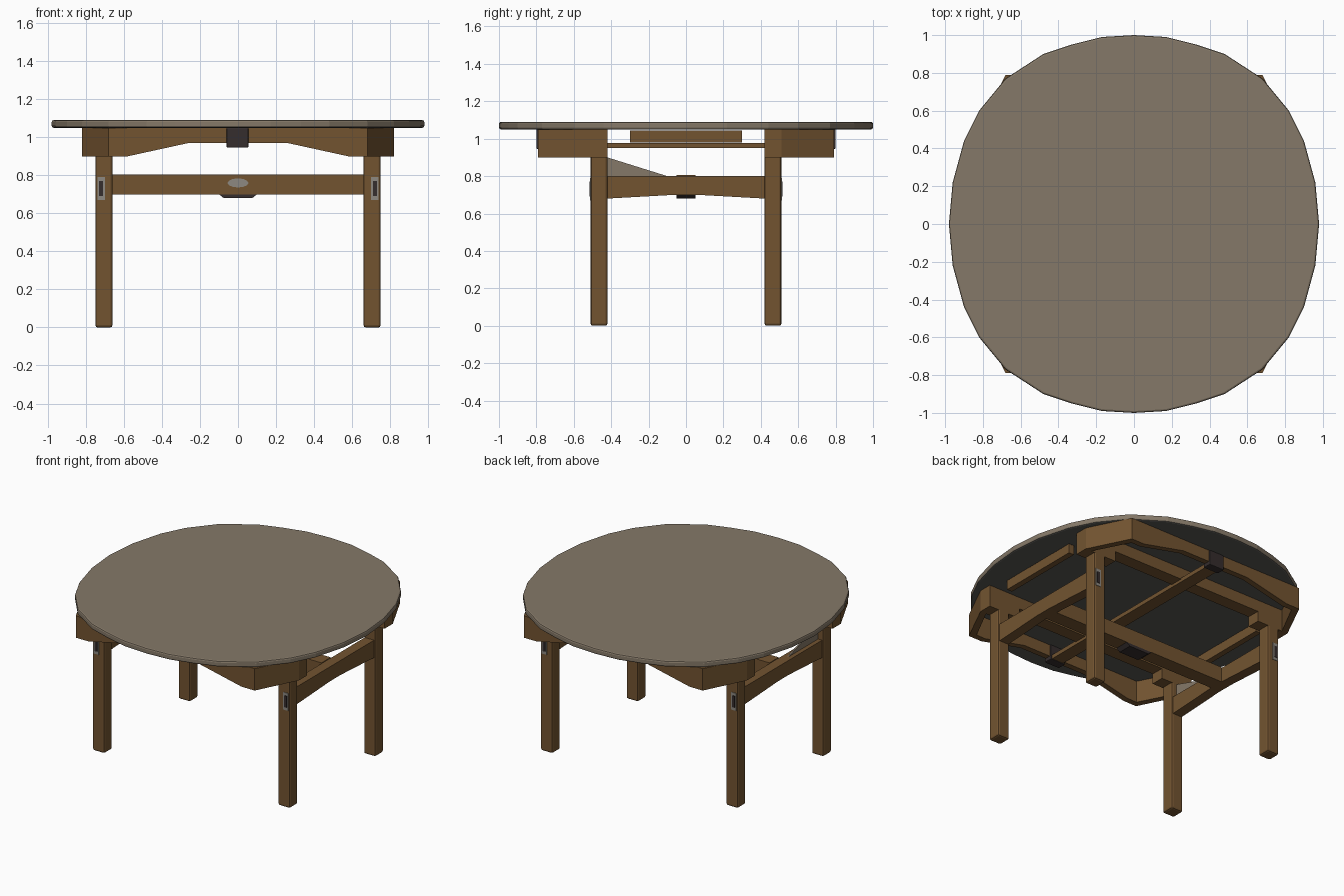
import bpy
import bmesh
from math import cos, sin, pi
from mathutils import Matrix

cube = bpy.data.objects.get("Cube")
if cube:
    bpy.data.objects.remove(cube, do_unlink=True)


def material(name, r, g, b):
    m = bpy.data.materials.new(name)
    m.use_nodes = True
    m.diffuse_color = (r, g, b, 1)
    m.node_tree.nodes["Principled BSDF"].inputs["Base Color"].default_value = (r, g, b, 1)
    return m


WOOD = material("warm wood", .17, .088, .03)
TOP = material("taupe top", .235, .19, .138)
UNDER = material("grey underside", .10, .098, .088)
DARK = material("dark metal", .035, .026, .026)
PALE = material("pale grey", .27, .25, .22)


def prism(name, pts, a, b, axis, mat, bevel=0):
    """Extrude a 2D outline from a to b along the given axis."""
    place = {"x": lambda u, v, w: (w, u, v),
             "y": lambda u, v, w: (u, w, v),
             "z": lambda u, v, w: (u, v, w)}[axis]
    bm = bmesh.new()
    low = [bm.verts.new(place(u, v, a)) for u, v in pts]
    high = [bm.verts.new(place(u, v, b)) for u, v in pts]
    bm.faces.new(low)
    bm.faces.new(high)
    for i in range(len(pts)):
        j = (i + 1) % len(pts)
        bm.faces.new((low[i], low[j], high[j], high[i]))
    bmesh.ops.recalc_face_normals(bm, faces=bm.faces)
    mesh = bpy.data.meshes.new(name)
    bm.to_mesh(mesh)
    bm.free()
    ob = bpy.data.objects.new(name, mesh)
    bpy.context.collection.objects.link(ob)
    mesh.materials.append(mat)
    if bevel:
        mod = ob.modifiers.new("soft edges", "BEVEL")
        mod.width = bevel
        mod.segments = 2
    return ob


def box(name, x, y, z, mat, bevel=0):
    outline = [(x[0], y[0]), (x[1], y[0]), (x[1], y[1]), (x[0], y[1])]
    return prism(name, outline, z[0], z[1], "z", mat, bevel)


def mirrored(pts):
    """Complete a right-hand half outline across the vertical axis."""
    return pts + [(-u, v) for u, v in reversed(pts)]


def span(a, b, s):
    return tuple(sorted((a * s, b * s)))


# Round table top with a softened rim and a grey underside
quarter = [(.98, 0), (.96, .22), (.9, .44), (.82, .6), (.68, .77),
           (.48, .9), (.33, .95), (.17, .99), (0, 1)]
half = quarter + [(-u, v) for u, v in reversed(quarter[:-1])]
rim = half + [(u, -v) for u, v in reversed(half[1:-1])]
top = prism("table_top", rim, 1.05, 1.09, "z", TOP, .01)
top.data.materials.append(UNDER)
for f in top.data.polygons:
    if f.normal.z < -.9:
        f.material_index = 1

# Arched aprons and the two inner beams that carry the legs
arch = mirrored([(.26, .97), (.58, .9), (.68, .9), (.68, 1.05)])
beam = mirrored([(.58, .97), (.58, .9), (.82, .9), (.82, 1.05)])
for s, end in ((-1, "front"), (1, "back")):
    prism(end + "_apron", arch, s * .75, s * .79, "y", WOOD)
    prism(end + "_beam", beam, s * .42, s * .51, "y", WOOD)
    box(end + "_slat_cap", (-.06, .055), span(.74, .8, s), (.945, 1.05), DARK, .006)

# Legs, slanted corner panels and leg plates
for sx, side in ((-1, "right"), (1, "left")):
    for sy, end in ((-1, "front"), (1, "back")):
        tag = end + "_" + side
        box(tag + "_leg", span(.66, .75, sx), span(.42, .51, sy), (0, 1.05), WOOD, .012)
        corner = [(.68, .79), (.82, .51), (.775, .51), (.64, .77)]
        prism(tag + "_corner_panel", [(u * sx, v * sy) for u, v in corner],
              .9, 1.05, "z", WOOD)
        box(tag + "_plate", span(.70, .74, sx), span(.505, .513, sy), (.67, .79), PALE)
        box(tag + "_plate_slot", span(.71, .73, sx), span(.508, .516, sy), (.69, .77), DARK)

# Side stretchers with a slightly raised belly, and the upper side boards
belly = mirrored([(0.06, .7), (.42, .68), (.42, .8)])
for s, side in ((-1, "right"), (1, "left")):
    prism(side + "_stretcher", belly, s * .67, s * .74, "x", WOOD)
    box(side + "_upper_board", span(.74, .78, s), (-.3, .3), (.98, 1.045), WOOD)

# Gusset on the right stretcher
prism("right_gusset", [(-.42, .8), (-.1, .8), (-.42, .9)], -.71, -.70, "x", TOP)

# Central stretcher, its underside bracket and front badge
box("central_stretcher", (-.67, .67), (-.05, .05), (.7, .805), WOOD)
bracket = mirrored([(.075, .68), (.1, .7)])
prism("central_bracket", bracket, -.05, .05, "y", DARK)
oval = [(.055 * cos(2 * pi * i / 12), .76 + .024 * sin(2 * pi * i / 12)) for i in range(12)]
prism("central_badge", oval, -.056, -.048, "y", PALE)

# Long slat running front to back below the top
box("long_slat", (-.045, .045), (-.76, .76), (.95, .978), WOOD)
